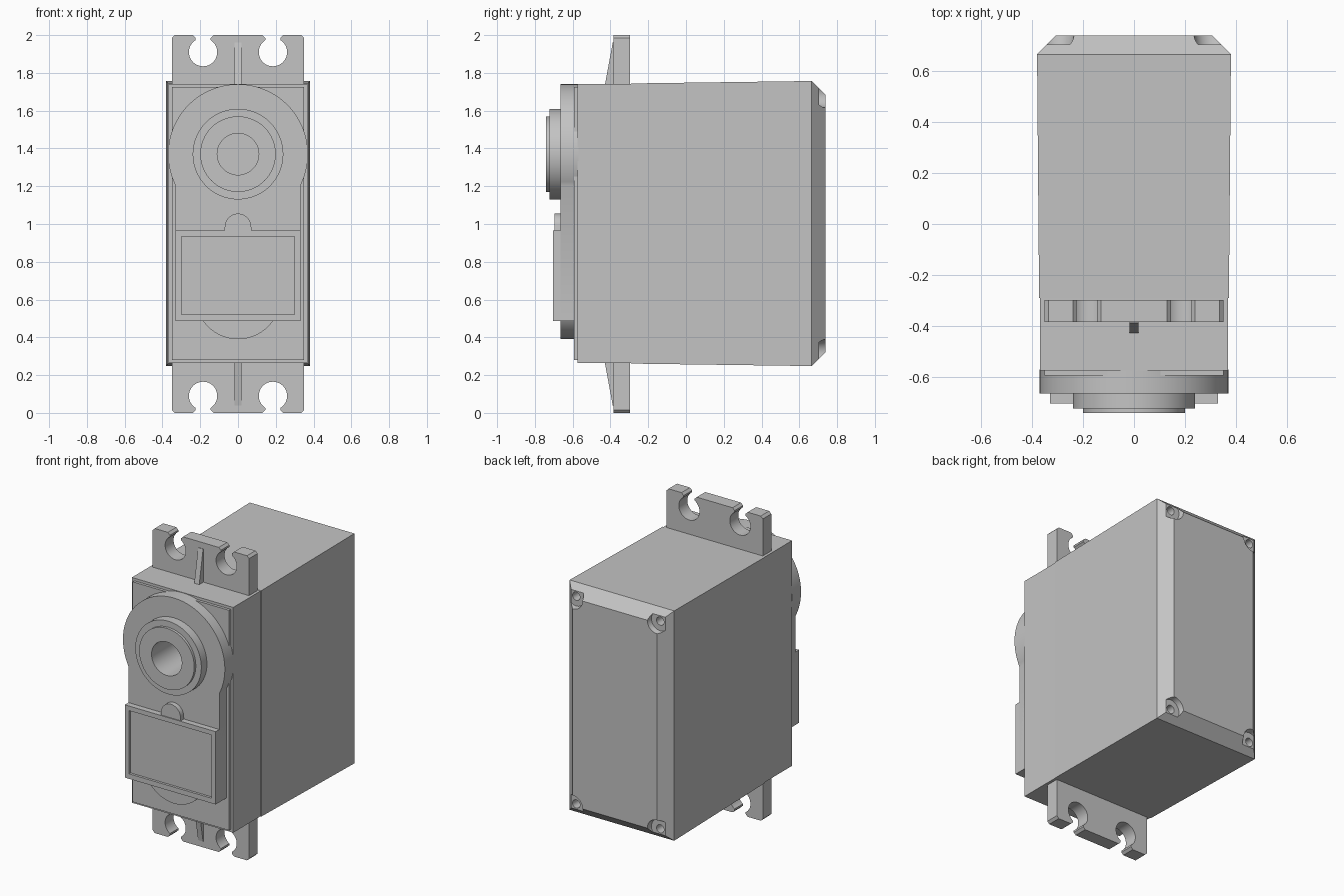
import bpy, bmesh, math

cube = bpy.data.objects.get("Cube")
if cube:
    bpy.data.objects.remove(cube, do_unlink=True)

GREY = (0.55, 0.55, 0.55, 1)
grey = bpy.data.materials.new("plain_grey")
grey.use_nodes = True
grey.diffuse_color = GREY
grey.node_tree.nodes["Principled BSDF"].inputs["Base Color"].default_value = GREY


def loft(name, rings):
    """Bridge equal-length rings of 3D points and cap both ends."""
    bm = bmesh.new()
    loops = [[bm.verts.new(p) for p in ring] for ring in rings]
    n = len(loops[0])
    for a, b in zip(loops, loops[1:]):
        for i in range(n):
            j = (i + 1) % n
            bm.faces.new((a[i], a[j], b[j], b[i]))
    bm.faces.new(loops[0])
    bm.faces.new(loops[-1])
    bmesh.ops.recalc_face_normals(bm, faces=bm.faces)
    mesh = bpy.data.meshes.new(name)
    bm.to_mesh(mesh)
    bm.free()
    mesh.materials.append(grey)
    obj = bpy.data.objects.new(name, mesh)
    bpy.context.collection.objects.link(obj)
    return obj


def extrude(name, outline, y0, y1):
    return loft(name, [[(x, y, z) for x, z in outline] for y in (y0, y1)])


def arc(cx, cz, r, start, end, steps=32):
    angles = [math.radians(start + (end - start) * i / steps) for i in range(steps + 1)]
    return [(cx + r * math.cos(a), cz + r * math.sin(a)) for a in angles]


def rect(hx, z0, z1):
    return [(-hx, z0), (hx, z0), (hx, z1), (-hx, z1)]


def turned(name, cx, cz, profile, sides=64):
    """Stepped round part along y from (radius, y) pairs."""
    return loft(name, [[(x, y, z) for x, z in arc(cx, cz, r, 0, 360, sides)[:-1]]
                       for r, y in profile])


def cut(target, cutters):
    bpy.context.view_layer.objects.active = target
    for c in cutters:
        c.hide_render = True
        mod = target.modifiers.new("cut", 'BOOLEAN')
        mod.operation, mod.solver, mod.object = 'DIFFERENCE', 'EXACT', c
        bpy.ops.object.modifier_apply(modifier=mod.name)


SHAFT_Z = 1.37

# Main case: slight taper, small seam step, chamfered back
sections = [(-0.575, 0.368, 0.263), (-0.29, 0.368, 0.263), (-0.29, 0.372, 0.261),
            (0.665, 0.38, 0.248), (0.738, 0.307, 0.32)]
case = loft("case", [[(x, y, z) for x, z in rect(hx, z0, 2.005 - z0)]
                     for y, hx, z0 in sections])
front_panel = extrude("front_panel", rect(0.35, 0.28, 1.725), -0.593, -0.56)

# Keyhole shaped gear cover with a rounded lower boss
side = math.degrees(math.acos(0.33 / 0.37))
keyhole = arc(0, SHAFT_Z, 0.37, -side, 180 + side, 64) + [(-0.33, 0.5), (0.33, 0.5)]
gear_cover = extrude("gear_cover", keyhole, -0.665, -0.57)
lower_boss = extrude("lower_boss", arc(0, 0.615, 0.225, 180, 360), -0.664, -0.57)

# Output collar
collar = turned("output_collar", 0, SHAFT_Z,
                [(0.24, -0.65), (0.24, -0.723), (0.2, -0.723), (0.2, -0.74)])

# Raised label plate with a shallow recess, and the bump above it
label_plate = extrude("label_plate", rect(0.33, 0.487, 0.965), -0.703, -0.59)
recess = extrude("recess_cutter", rect(0.3, 0.52, 0.935), -0.75, -0.687)
bump = extrude("label_bump", arc(0, 0.985, 0.07, 0, 180) + [(-0.075, 0.95), (0.075, 0.95)],
               -0.697, -0.65)
cut(label_plate, [recess])

# Shaft bore and corner screw pockets
bore = turned("bore_cutter", 0, SHAFT_Z, [(0.11, -0.8), (0.11, -0.4)])
for part in (case, front_panel, gear_cover, collar):
    cut(part, [bore])
pockets = [turned("pocket_cutter", sx * 0.305, 1.0025 + sz * 0.682,
                  [(0.08, 0.8), (0.064, 0.703), (0.027, 0.703), (0.027, 0.62)], 32)
           for sx in (-1, 1) for sz in (-1, 1)]
cut(case, pockets)
for helper in [recess, bore] + pockets:
    bpy.data.objects.remove(helper, do_unlink=True)

# Mounting flanges with open screw slots, and their wedge ribs
half = ([(0.35, 1.7), (0.35, 1.985), (0.335, 2.0), (0.24, 2.0), (0.225, 1.985)]
        + arc(0.185, 1.91, 0.075, 57.8, -237.8, 40)
        + [(0.145, 1.985), (0.13, 2.0)])
flange = half + [(-x, z) for x, z in reversed(half)]
rib = [(-0.37, 1.7), (-0.436, 1.7), (-0.388, 1.96), (-0.37, 1.96)]
for place, flip in (("upper", False), ("lower", True)):
    def height(z):
        return 2 - z if flip else z
    extrude(place + "_flange", [(x, height(z)) for x, z in flange], -0.385, -0.297)
    loft(place + "_rib", [[(x, y, height(z)) for y, z in rib] for x in (-0.018, 0.018)])

# Smooth the round walls, keep edges crisp
bpy.ops.object.select_all(action='DESELECT')
for obj in bpy.context.collection.objects:
    if obj.type == 'MESH':
        obj.select_set(True)
        bpy.context.view_layer.objects.active = obj
bpy.ops.object.shade_smooth_by_angle(angle=math.radians(30))
